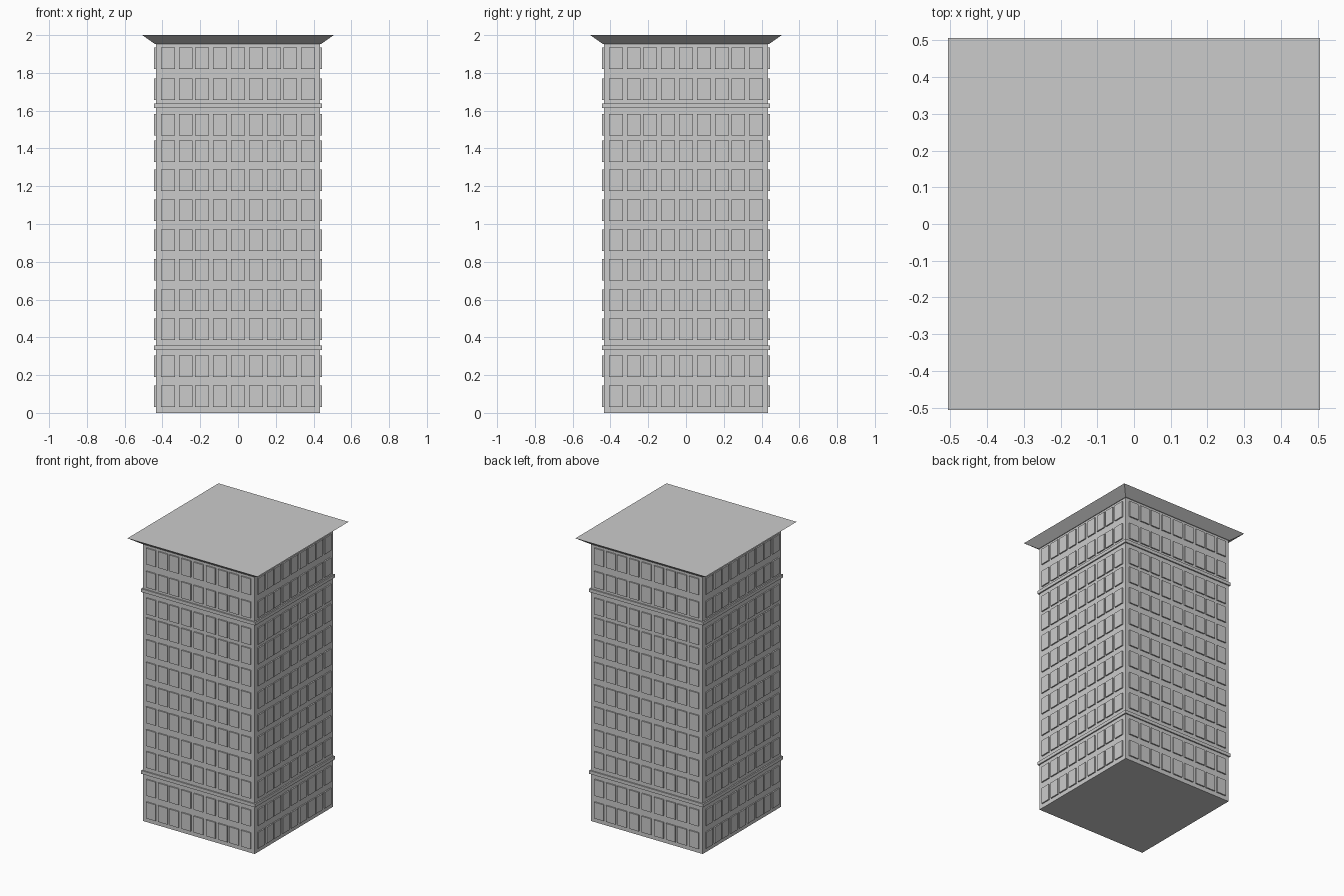
import bpy, bmesh
from mathutils import Matrix

if "Cube" in bpy.data.objects:
    bpy.data.objects.remove(bpy.data.objects["Cube"])

BODY = 0.435     # half width of the tower
OUT = 0.444      # half width over windows and bands
COLS = [0.37, 0.277, 0.19, 0.096]
COLS = [-c for c in COLS] + [0] + COLS[::-1]
ROWS = [0.087, 0.247, 0.443, 0.597, 0.758, 0.913,
        1.072, 1.231, 1.385, 1.525, 1.713, 1.877]


def finish(bm, name):
    bmesh.ops.recalc_face_normals(bm, faces=bm.faces)
    me = bpy.data.meshes.new(name)
    bm.to_mesh(me)
    bm.free()
    ob = bpy.data.objects.new(name, me)
    bpy.context.collection.objects.link(ob)
    return ob


def add_box(bm, centre, size):
    m = Matrix.Translation(centre) @ Matrix.Diagonal((*size, 1))
    return bmesh.ops.create_cube(bm, size=1, matrix=m)["verts"]


def square_block(name, half, z0, z1, top_half=None):
    """Square block, optionally flared towards the top."""
    bm = bmesh.new()
    verts = add_box(bm, (0, 0, (z0 + z1) / 2), (2 * half, 2 * half, z1 - z0))
    for v in verts:
        if top_half and v.co.z > (z0 + z1) / 2:
            v.co.x *= top_half / half
            v.co.y *= top_half / half
    return finish(bm, name)


# Tower, string courses and flared cornice roof
square_block("tower_body", BODY, 0, 1.955)
square_block("lower_band", OUT, 0.334, 0.357)
square_block("upper_band", OUT, 1.615, 1.638)
square_block("cornice_roof", 0.44, 1.953, 2.0, 0.507)

# Raised windows on all four walls
bm = bmesh.new()
for turn in range(4):
    rot = Matrix.Rotation(turn * 1.5707963, 3, 'Z')
    for x in COLS:
        for z in ROWS:
            verts = add_box(bm, (x, -(OUT + BODY - 0.004) / 2, z),
                            (0.073, OUT - BODY + 0.004, 0.114))
            bmesh.ops.rotate(bm, verts=verts, cent=(0, 0, 0), matrix=rot)
finish(bm, "windows")
